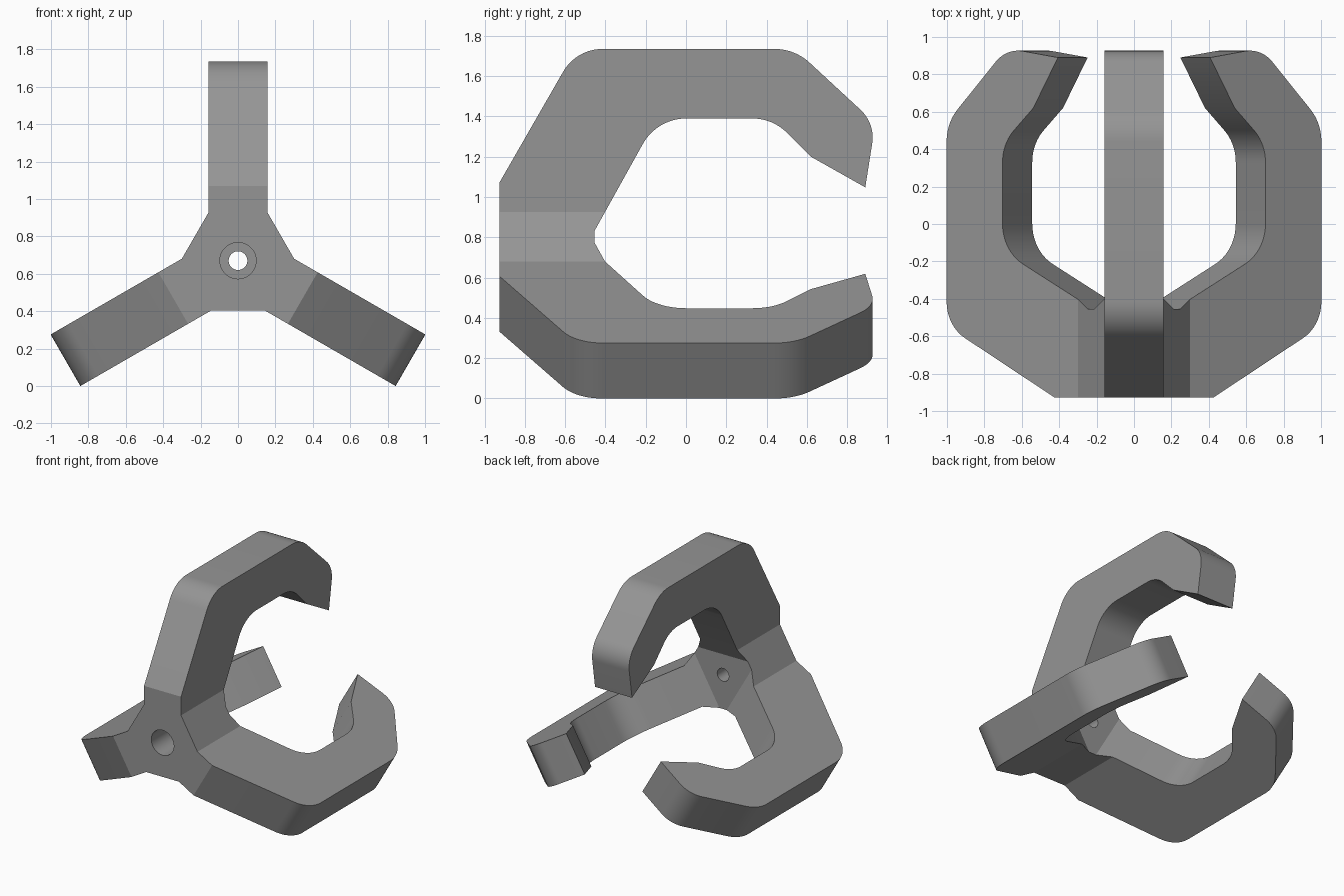
import bpy, bmesh, math
from mathutils import Vector

if "Cube" in bpy.data.objects:
    bpy.data.objects.remove(bpy.data.objects["Cube"])

AXIS_Z = 0.67          # height of the hub axis, which runs along y
FRONT, HUB_BACK = -0.927, -0.455
HALF_W = 0.159         # half the arm thickness
ANGLES = [math.radians(a) for a in (0, 120, 240)]

grey = bpy.data.materials.new("plain_grey")
grey.diffuse_color = (0.30, 0.30, 0.30, 1)
grey.use_nodes = True
grey.node_tree.nodes["Principled BSDF"].inputs["Base Color"].default_value = grey.diffuse_color


def place(a, side, y, r):
    """Point at radius r along the arm direction a, shifted sideways."""
    return Vector((r * math.sin(a) + side * math.cos(a), y,
                   AXIS_Z + r * math.cos(a) - side * math.sin(a)))


def loft(name, ring_a, ring_b):
    """Closed solid between two rings with equal point counts."""
    bm = bmesh.new()
    a = [bm.verts.new(p) for p in ring_a]
    b = [bm.verts.new(p) for p in ring_b]
    bm.faces.new(a)
    bm.faces.new(b[::-1])
    n = len(a)
    for i in range(n):
        j = (i + 1) % n
        bm.faces.new((a[j], a[i], b[i], b[j]))
    bmesh.ops.recalc_face_normals(bm, faces=bm.faces[:])
    me = bpy.data.meshes.new(name)
    bm.to_mesh(me)
    bm.free()
    me.materials.append(grey)
    ob = bpy.data.objects.new(name, me)
    bpy.context.collection.objects.link(ob)
    return ob


def fillet(corners, steps=10):
    """Round each (y, r, tangent length) corner with a circular arc."""
    out = []
    n = len(corners)
    for i, (y, r, t) in enumerate(corners):
        p = Vector((y, r))
        if t == 0:
            out.append(p)
            continue
        u = (Vector(corners[i - 1][:2]) - p).normalized()
        v = (Vector(corners[(i + 1) % n][:2]) - p).normalized()
        half = u.angle(v) / 2
        c = p + (u + v).normalized() * (t / math.cos(half))
        s, e = p + u * t - c, p + v * t - c
        sweep = math.pi - 2 * half
        for k in range(steps + 1):
            f = k / steps
            out.append(c + (s * math.sin((1 - f) * sweep) + e * math.sin(f * sweep)) / math.sin(sweep))
    return out


def combine(ob, other, operation):
    m = ob.modifiers.new("combine", 'BOOLEAN')
    m.operation, m.solver, m.object = operation, 'EXACT', other
    bpy.context.view_layer.objects.active = ob
    bpy.ops.object.modifier_apply(modifier=m.name)
    bpy.data.objects.remove(other)


def disc(radius, y, n=48):
    return [place(2 * math.pi * i / n, 0, y, radius) for i in range(n)]


# Hub: six-sided block with flats between the arms
def hexagon(y):
    return [place(a, s * HALF_W, y, 0.255) for a in ANGLES for s in (-1, 1)]


claw = loft("three_arm_claw", hexagon(FRONT), hexagon(-0.3))


# Sloped recess at the back of the hub
def triangle(y):
    r = 0.16 + 1.8 * (y - HUB_BACK)
    return [place(a + math.pi, 0, y, 2 * r) for a in ANGLES]


combine(claw, loft("hub_recess", triangle(HUB_BACK), triangle(0.0)), 'DIFFERENCE')

# Hooked arms: (y, radius, rounding)
inner_y = HUB_BACK + (0.2 - 0.16) / 1.8
profile = fillet([
    (FRONT, 0.2, 0), (FRONT, 0.40, 0), (-0.545, 1.065, 0.13),
    (0.54, 1.065, 0.10), (0.94, 0.695, 0.10), (0.89, 0.378, 0),
    (0.62, 0.53, 0), (0.43, 0.72, 0.10), (-0.144, 0.72, 0.145),
    (inner_y, 0.2, 0)])
for a in ANGLES:
    arm = loft("arm", [place(a, -HALF_W, *p) for p in profile],
               [place(a, HALF_W, *p) for p in profile])
    combine(claw, arm, 'UNION')

# Wide front bore and narrow through hole
combine(claw, loft("front_bore", disc(0.097, -1.1), disc(0.097, -0.6)), 'DIFFERENCE')
combine(claw, loft("through_hole", disc(0.05, -1.1), disc(0.05, -0.2)), 'DIFFERENCE')

# Smooth rounded corners, crisp edges
bpy.ops.object.select_all(action='DESELECT')
claw.select_set(True)
bpy.context.view_layer.objects.active = claw
bpy.ops.object.shade_smooth_by_angle(angle=math.radians(20))
